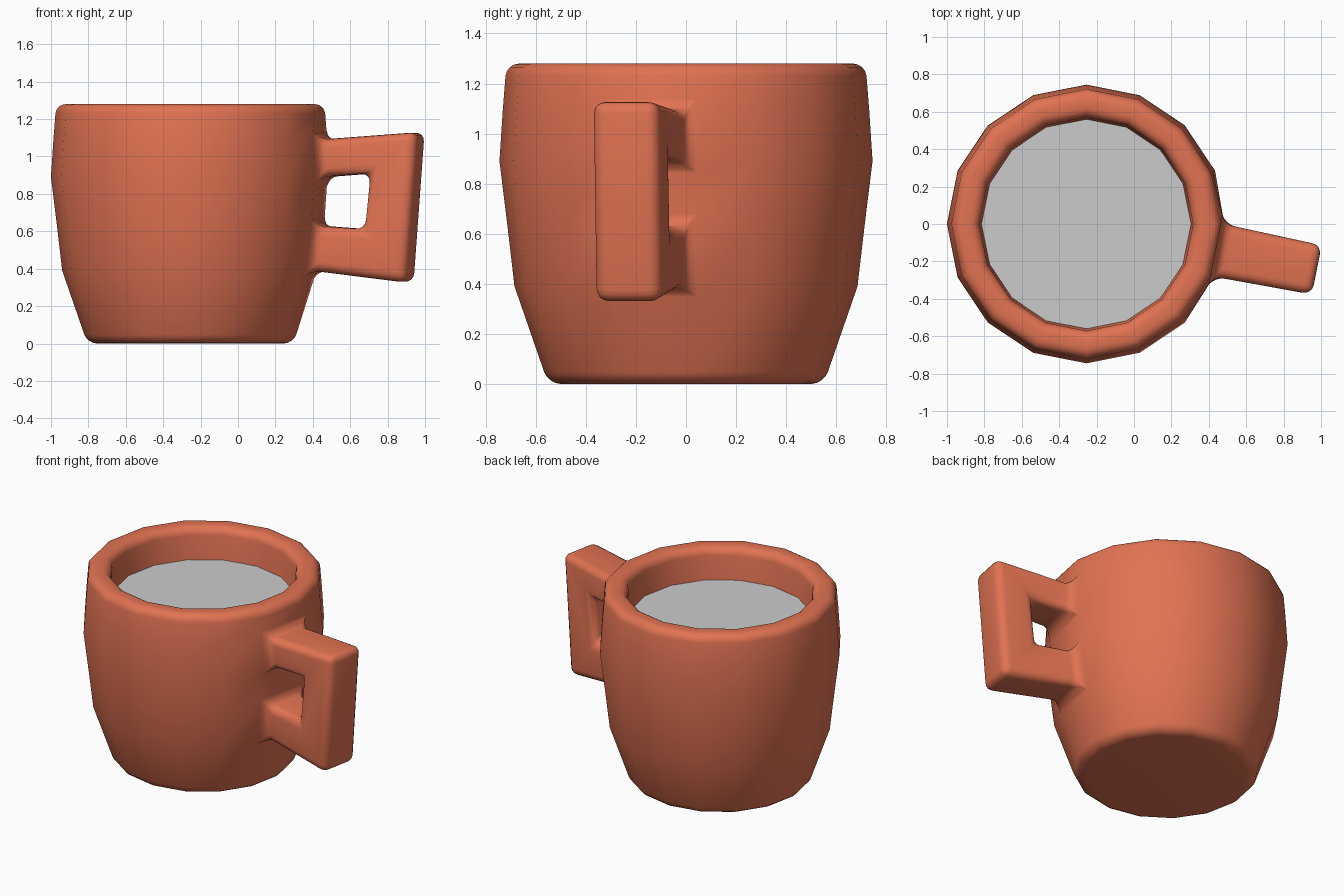
import bpy, bmesh
from math import cos, sin, tau

if "Cube" in bpy.data.objects:
    bpy.data.objects.remove(bpy.data.objects["Cube"])

CX, SIDES = -0.255, 16

def new_object(name, bm, color=None):
    bmesh.ops.recalc_face_normals(bm, faces=bm.faces)
    for f in bm.faces:
        f.smooth = True
    mesh = bpy.data.meshes.new(name)
    bm.to_mesh(mesh)
    bm.free()
    ob = bpy.data.objects.new(name, mesh)
    bpy.context.collection.objects.link(ob)
    if color:
        mat = bpy.data.materials.new(name + "_material")
        mat.diffuse_color = color
        mat.use_nodes = True
        mat.node_tree.nodes["Principled BSDF"].inputs["Base Color"].default_value = mat.diffuse_color
        mesh.materials.append(mat)
    return ob

def ring(bm, r, z):
    return [bm.verts.new((CX + r * cos(tau * i / SIDES), r * sin(tau * i / SIDES), z))
            for i in range(SIDES)]

# Cup cage: outer wall, rim, inner wall and floor
profile = [(0.55, 0), (0.685, 0.39), (0.713, 0.63), (0.745, 0.89), (0.732, 1.09),
           (0.717, 1.28), (0.575, 1.28), (0.556, 1.0), (0.45, 0.12)]
bm = bmesh.new()
rings = [ring(bm, r, z) for r, z in profile]
col = SIDES - 1          # wall column that carries the handle
for k in range(len(rings) - 1):
    a, b = rings[k], rings[k + 1]
    for i in range(SIDES):
        if i == col and k in (1, 3):   # openings where the handle arms grow out
            continue
        j = (i + 1) % SIDES
        bm.faces.new((a[i], a[j], b[j], b[i]))
bm.faces.new(rings[0])
bm.faces.new(rings[-1])

# Handle: a square frame growing from the two wall openings
ang = -tau / SIDES / 2
def handle_pair(r, z, half=0.135):
    return [bm.verts.new((CX + r * cos(ang) - s * half * sin(ang),
                          r * sin(ang) + s * half * cos(ang), z)) for s in (-1, 1)]

low, low_in, up_in, up = [(rings[k][col], rings[k][0]) for k in (1, 2, 3, 4)]
outer_top, outer_bot = handle_pair(1.26, 1.13), handle_pair(1.20, 0.325)
inner_top, inner_bot = handle_pair(1.00, 0.91), handle_pair(0.97, 0.61)
for p, q in ((up, outer_top), (outer_top, outer_bot), (outer_bot, low),
             (up_in, inner_top), (inner_top, inner_bot), (inner_bot, low_in)):
    bm.faces.new((p[0], p[1], q[1], q[0]))
for s in (0, 1):
    for quad in ((up, outer_top, inner_top, up_in),
                 (outer_top, outer_bot, inner_bot, inner_top),
                 (outer_bot, low, low_in, inner_bot)):
        bm.faces.new([p[s] for p in quad])

mug = new_object("mug", bm, (0.75, 0.17, 0.085, 1))
bev = mug.modifiers.new("rounded_edges", 'BEVEL')
bev.width = 0.05
bev.segments = 4
bev.limit_method = 'ANGLE'
bev.angle_limit = 0.5

# Drink surface
bm = bmesh.new()
bm.faces.new(ring(bm, 0.56, 1.07))
new_object("drink", bm)
